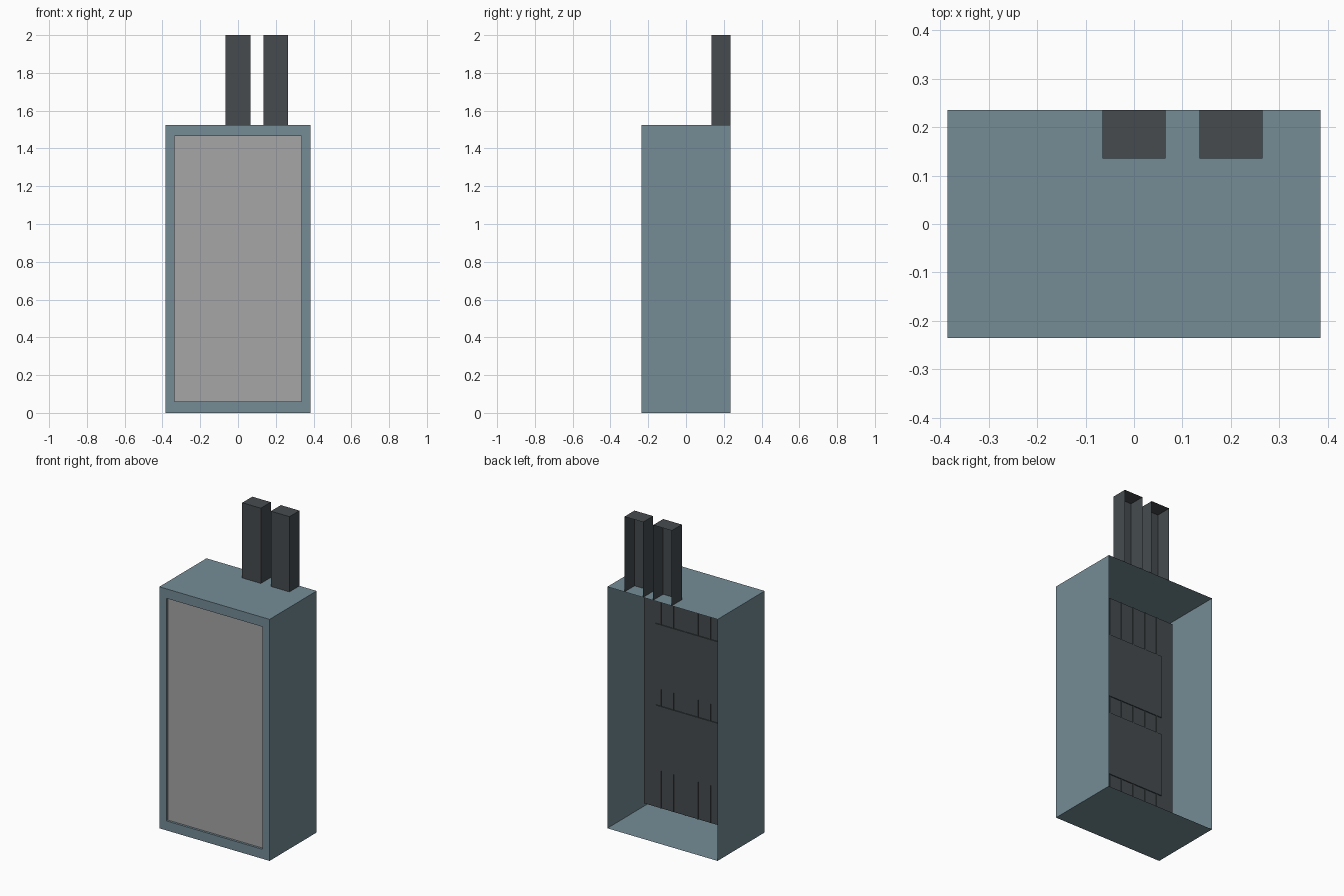
import bpy, bmesh

if "Cube" in bpy.data.objects:
    bpy.data.objects.remove(bpy.data.objects["Cube"])


def material(name, rgb):
    m = bpy.data.materials.new(name)
    m.diffuse_color = (*rgb, 1)
    m.use_nodes = True
    m.node_tree.nodes["Principled BSDF"].inputs["Base Color"].default_value = m.diffuse_color
    return m


BLUE = material("blue_grey_paint", (0.178, 0.265, 0.305))
GREY = material("door_grey", (0.38, 0.38, 0.38))
DARK = material("dark_metal", (0.061, 0.071, 0.078))


def finish(name, bm, mats):
    me = bpy.data.meshes.new(name)
    bm.to_mesh(me)
    bm.free()
    for m in mats:
        me.materials.append(m)
    ob = bpy.data.objects.new(name, me)
    bpy.context.collection.objects.link(ob)
    return ob


def box_bm(x0, x1, y0, y1, z0, z1, drop=()):
    """Box mesh; drop lists outward directions (axis, sign) of sides left open."""
    bm = bmesh.new()
    bmesh.ops.create_cube(bm, size=1)
    for v in bm.verts:
        v.co = (x1 if v.co.x > 0 else x0,
                y1 if v.co.y > 0 else y0,
                z1 if v.co.z > 0 else z0)
    bm.normal_update()
    gone = [f for f in bm.faces
            if any(f.normal[a] * s > 0.9 for a, s in drop)]
    bmesh.ops.delete(bm, geom=gone, context='FACES')
    return bm


def box(name, *dims, mat=DARK, drop=()):
    return finish(name, box_bm(*dims, drop=drop), [mat])


H = 1.525
X, Z0, Z1 = 0.335, 0.06, 1.465      # front opening
BACK = -0.058                       # back wall of the recess

# Cabinet shell, open at the back; front frame folds inward to a dark back wall
bm = box_bm(-0.385, 0.385, -0.235, 0.235, 0, H, drop=[(1, 1)])
front = next(f for f in bm.faces if f.normal.y < -0.9)
for y in (-0.235, BACK):
    bmesh.ops.inset_region(bm, faces=[front], thickness=0.001)
    for v in front.verts:
        v.co = (X if v.co.x > 0 else -X, y, Z1 if v.co.z > H / 2 else Z0)
front.material_index = 1
finish("cabinet", bm, [BLUE, DARK])

# Door pane set slightly into the frame
box("door_pane", -X, X, -0.221, -0.217, Z0, Z1, mat=GREY)

# Six vertical rails showing on the back wall
for i in range(6):
    x = (i - 2.5) * 0.0865
    box("rail", x - 0.004, x + 0.004, BACK - 0.006, BACK + 0.004, Z0, Z1)

# Two equipment panels covering the rails
for z0 in (0.30, 0.815):
    box("equipment_panel", -0.25, 0.25, BACK - 0.008, BACK + 0.006, z0, z0 + 0.405)

# Cable ducts on the roof, open at the back and bottom
for x in (0.0, 0.2):
    box("cable_duct", x - 0.065, x + 0.065, 0.135, 0.235, H, 2.0,
        drop=[(1, 1), (2, -1)])
